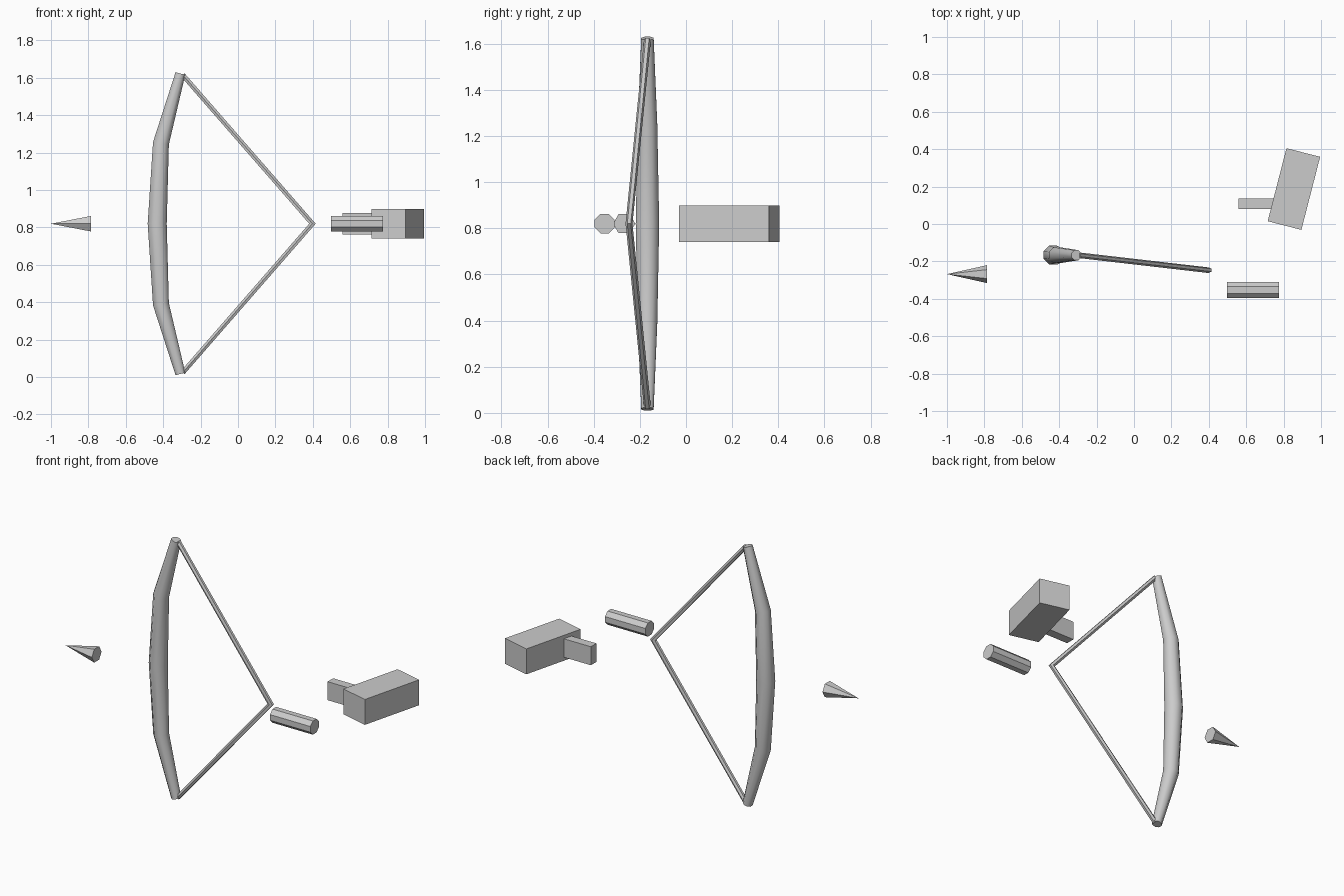
import bpy, bmesh, math
from mathutils import Vector, Matrix

cube = bpy.data.objects.get("Cube")
if cube:
    bpy.data.objects.remove(cube, do_unlink=True)

grey = bpy.data.materials.new("light_grey")
grey.use_nodes = True
grey.diffuse_color = (0.6, 0.6, 0.6, 1)
grey.node_tree.nodes["Principled BSDF"].inputs["Base Color"].default_value = (0.6, 0.6, 0.6, 1)

MID = 0.82  # height of the grip and of every loose part


def finish(name, bm, smooth=False):
    bmesh.ops.recalc_face_normals(bm, faces=bm.faces)
    mesh = bpy.data.meshes.new(name)
    bm.to_mesh(mesh)
    bm.free()
    mesh.materials.append(grey)
    obj = bpy.data.objects.new(name, mesh)
    bpy.context.collection.objects.link(obj)
    if smooth:
        bpy.ops.object.select_all(action='DESELECT')
        obj.select_set(True)
        bpy.context.view_layer.objects.active = obj
        bpy.ops.object.shade_smooth_by_angle(angle=math.radians(50))
    return obj


def tube(name, path, radii, sides, turn=0.0, smooth=False):
    """Capped tube whose rings are mitred along a path."""
    bm = bmesh.new()
    path = [Vector(p) for p in path]
    side = Vector((0, 1, 0))
    rings = []
    for i, (p, r) in enumerate(zip(path, radii)):
        before = (p - path[i - 1]).normalized() if i else Vector()
        after = (path[i + 1] - p).normalized() if i + 1 < len(path) else Vector()
        along = (before + after).normalized()
        u = (side - along * side.dot(along)).normalized()
        v = along.cross(u)
        bend = before.angle(after) if before.length and after.length else 0
        stretch = 1 / math.cos(bend / 2)
        ring = []
        for k in range(sides):
            a = turn + math.tau * k / sides
            ring.append(bm.verts.new(p + r * (u * math.cos(a) + v * stretch * math.sin(a))))
        rings.append(ring)
    for a, b in zip(rings, rings[1:]):
        for k in range(sides):
            n = (k + 1) % sides
            bm.faces.new((a[k], a[n], b[n], b[k]))
    bm.faces.new(rings[0])
    bm.faces.new(rings[-1])
    return finish(name, bm, smooth)


def box(name, centre, size, angle=0.0):
    bm = bmesh.new()
    bmesh.ops.create_cube(bm, size=1)
    bm.transform(Matrix.Translation(centre) @ Matrix.Rotation(angle, 4, 'Z')
                 @ Matrix.Diagonal((*size, 1)))
    return finish(name, bm)


# Bow limb: thick at the grip, thinner at both tips
half = [(-0.432, 0.0, 0.055), (-0.412, 0.43, 0.046), (-0.308, 0.803, 0.029)]
limb = [(x, -h, r) for x, h, r in reversed(half[1:])] + half
tube("bow_limb", [(x, -0.167, MID + h) for x, h, r in limb],
     [r for x, h, r in limb], 8, math.pi / 8, True)

# Drawn bowstring from tip to tip
tube("bowstring", [(-0.295, -0.167, 0.025), (0.398, -0.247, MID), (-0.295, -0.167, 1.615)],
     [0.015] * 3, 6, 0, True)

# Arrow tip, pointing right
bm = bmesh.new()
bmesh.ops.create_cone(bm, cap_ends=True, segments=6, radius1=0.048, radius2=0, depth=0.215)
bm.transform(Matrix.Translation((-0.8925, -0.268, MID)) @ Matrix.Rotation(-math.pi / 2, 4, 'Y'))
finish("arrow_tip", bm)

# Loose handle rod
tube("handle_rod", [(0.497, -0.353, MID), (0.775, -0.353, MID)], [0.046] * 2, 8, math.pi / 8)

# Block with a short peg entering its side
box("block", (0.855, 0.187, MID), (0.186, 0.403, 0.158), -math.radians(14.4))
box("peg", (0.66, 0.108, MID), (0.2, 0.055, 0.115))
